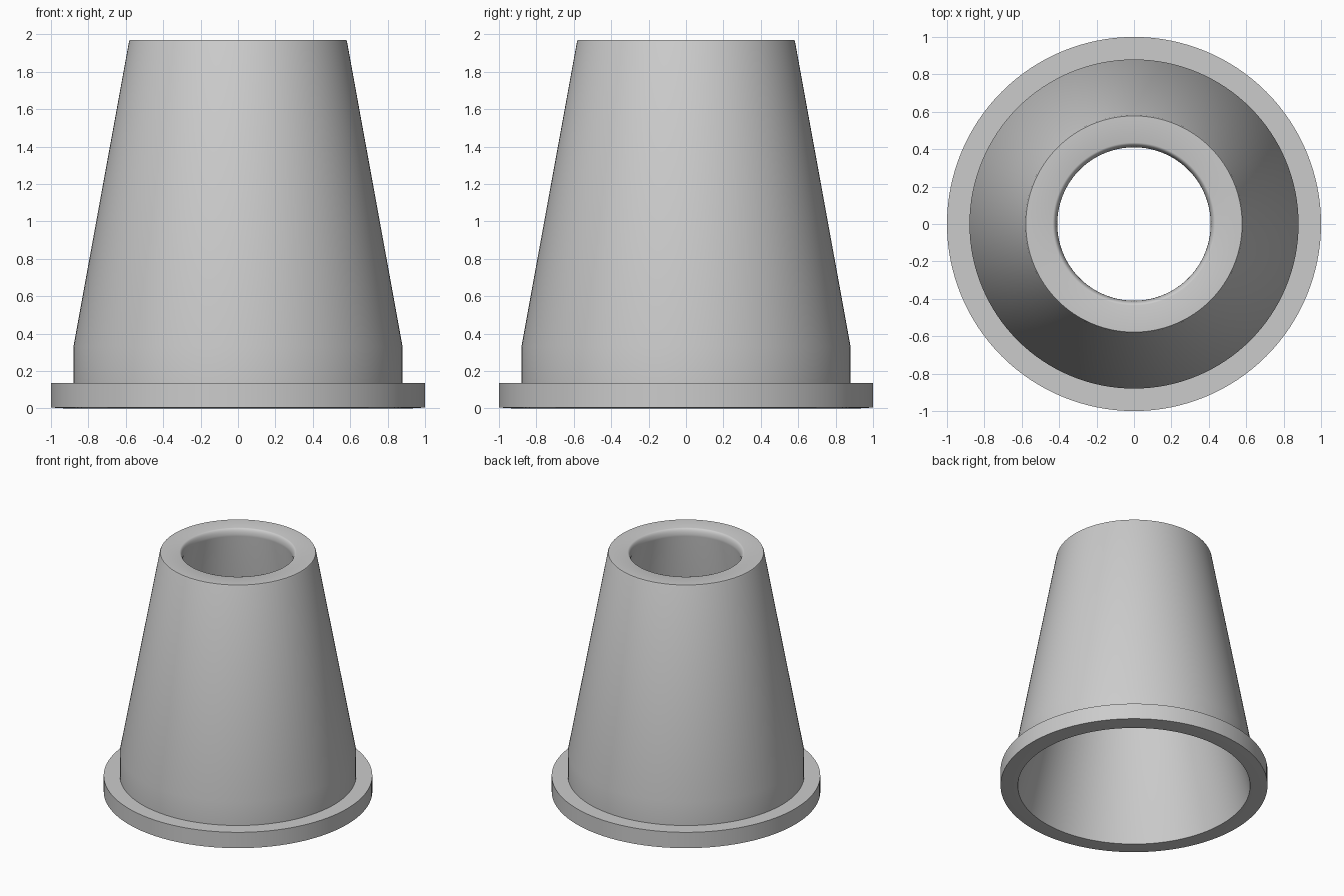
import bpy
import bmesh
import math

cube = bpy.data.objects.get("Cube")
if cube:
    bpy.data.objects.remove(cube, do_unlink=True)

SEGMENTS = 128

# Single plain grey material
grey = bpy.data.materials.new("plain grey")
grey.use_nodes = True
colour = (0.6, 0.6, 0.6, 1)
grey.diffuse_color = colour
grey.node_tree.nodes["Principled BSDF"].inputs["Base Color"].default_value = colour


def lathe(name, profile):
    """Revolve a closed (radius, height) profile around the z axis."""
    mesh = bpy.data.meshes.new(name)
    bm = bmesh.new()
    verts = [bm.verts.new((r, 0, z)) for r, z in profile]
    edges = [bm.edges.new((v, verts[i - 1])) for i, v in enumerate(verts)]
    bmesh.ops.spin(bm, geom=verts + edges, cent=(0, 0, 0), axis=(0, 0, 1),
                   angle=math.tau, steps=SEGMENTS, use_merge=False)
    bmesh.ops.remove_doubles(bm, verts=bm.verts, dist=1e-4)
    bmesh.ops.recalc_face_normals(bm, faces=bm.faces)
    bm.to_mesh(mesh)
    bm.free()
    mesh.materials.append(grey)
    obj = bpy.data.objects.new(name, mesh)
    bpy.context.collection.objects.link(obj)
    bpy.ops.object.select_all(action="DESELECT")
    obj.select_set(True)
    bpy.context.view_layer.objects.active = obj
    bpy.ops.object.shade_smooth_by_angle(angle=math.radians(35))
    return obj


# Rounded lip where the top rim turns down into the bore
lip = []
for i in range(7):
    a = math.radians(90 * i / 6)
    lip.append((0.435 - 0.025 * math.sin(a), 1.91 + 0.06 * math.cos(a)))

# Hollow tapered sleeve with its base flange, as one continuous section
outside = [(0.87, 0), (0.92, 0), (1, 0.005), (1, 0.135), (0.88, 0.135),
           (0.88, 0.33), (0.583, 1.96), (0.578, 1.97)]
lathe("flanged_tapered_sleeve", outside + lip)
